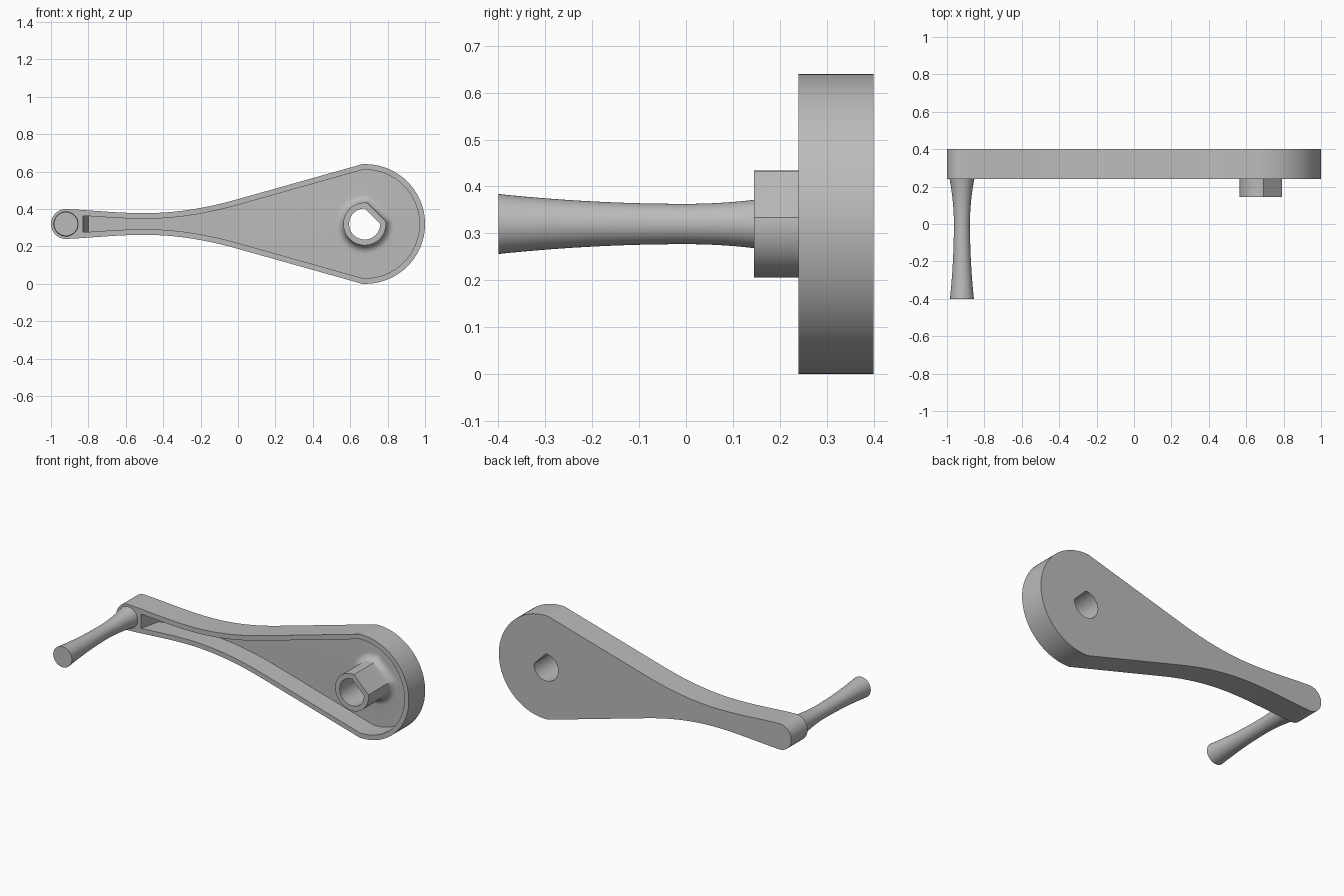
import bpy, bmesh, math
from mathutils import Vector

cube = bpy.data.objects.get("Cube")
if cube:
    bpy.data.objects.remove(cube, do_unlink=True)

MID = 0.32                      # height of the long axis
FRONT, FLOOR, BACK = 0.24, 0.37, 0.4
HUB, PIN = (0.677, 0), (-0.92, 0)

grey = bpy.data.materials.new("plain grey")
grey.use_nodes = True
grey.diffuse_color = (0.5, 0.5, 0.5, 1)
grey.node_tree.nodes["Principled BSDF"].inputs["Base Color"].default_value = (0.5, 0.5, 0.5, 1)


def arc(centre, r, a0, a1, n):
    angles = [math.radians(a0 + (a1 - a0) * i / n) for i in range(n + 1)]
    return [(centre[0] + r * math.cos(a), centre[1] + r * math.sin(a)) for a in angles]


def bezier(p0, p1, p2, p3, n):
    p = [Vector(q) for q in (p0, p1, p2, p3)]
    out = []
    for i in range(n + 1):
        t = i / n
        s = 1 - t
        out.append(p[0] * s**3 + p[1] * 3 * s * s * t + p[2] * 3 * s * t * t + p[3] * t**3)
    return out


def d_shape(r, flat):
    """Circle with one flat facing up and to the left side."""
    h = math.degrees(math.acos(flat / r))
    return arc(HUB, r, 45 + h, 405 - h, 56)


def loop(bm, points, y):
    return [bm.verts.new((x, y, MID + h)) for x, h in points]


def wall(bm, a, b):
    for i in range(len(a)):
        j = (i + 1) % len(a)
        bm.faces.new((a[i], a[j], b[j], b[i]))


def flat_ring(bm, a, b):
    """Fill the flat area between two nested loops."""
    edges = []
    for ring in (a, b):
        for i in range(len(ring)):
            pair = (ring[i - 1], ring[i])
            edges.append(bm.edges.get(pair) or bm.edges.new(pair))
    bmesh.ops.triangle_fill(bm, edges=edges, use_beauty=True, normal=(0, 1, 0))


def finish(bm, name):
    bmesh.ops.recalc_face_normals(bm, faces=bm.faces)
    mesh = bpy.data.meshes.new(name)
    bm.to_mesh(mesh)
    bm.free()
    mesh.materials.append(grey)
    ob = bpy.data.objects.new(name, mesh)
    bpy.context.collection.objects.link(ob)
    bpy.ops.object.select_all(action='DESELECT')
    ob.select_set(True)
    bpy.context.view_layer.objects.active = ob
    bpy.ops.object.shade_smooth_by_angle(angle=math.radians(35))


# Upper edge of the arm, from the hub to the pin, and its inward offset
edge = [Vector((0.66, 0.32))]
edge += bezier((0, 0.133), (-0.17, 0.085), (-0.33, 0.058), (-0.5, 0.058), 16)
edge += bezier((-0.5, 0.058), (-0.65, 0.058), (-0.78, 0.074), (-0.92, 0.08), 10)[1:]
inset = []
for i, p in enumerate(edge):
    d = (edge[min(i + 1, len(edge) - 1)] - edge[max(i - 1, 0)]).normalized()
    inset.append(p + Vector((-d.y, d.x)) * 0.03)


def outline(upper, r, end):
    lower = [(x, -h) for x, h in reversed(upper)]
    return arc((0.68, 0), r, -93, 93, 48) + [tuple(p) for p in upper[1:]] + end + lower[:-1]


def pocket(end_x):
    kept = [p for p in inset if p.x > -0.79]
    return outline(kept + [Vector((end_x, 0.044))], 0.29, [])


# Arm: shell with a pocket, a filleted hub boss and a flatted bore
bm = bmesh.new()
outer = outline(edge, 0.32, arc(PIN, 0.08, 90, 270, 24)[1:-1])
back = loop(bm, outer, BACK)
front = loop(bm, outer, FRONT)
rim = loop(bm, pocket(-0.83), FRONT)
floor = loop(bm, pocket(-0.80), FLOOR)
wall(bm, back, front)
flat_ring(bm, front, rim)
wall(bm, rim, floor)

fillet, steps = 0.045, 8
rings = []
for i in range(steps + 1):
    a = math.pi / 2 * i / steps
    grow = fillet * (1 - math.sin(a))
    y = FLOOR - fillet * (1 - math.cos(a))
    rings.append(loop(bm, d_shape(0.114 + grow, 0.09 + grow), y))
rings.append(loop(bm, d_shape(0.114, 0.09), 0.145))
flat_ring(bm, floor, rings[0])
for a, b in zip(rings, rings[1:]):
    wall(bm, a, b)

bore_front = loop(bm, d_shape(0.083, 0.06), 0.145)
bore_back = loop(bm, d_shape(0.083, 0.06), BACK)
wall(bm, rings[-1], bore_front)
wall(bm, bore_front, bore_back)
flat_ring(bm, back, bore_back)
finish(bm, "crank_arm")

# Grip: waisted round handle
bm = bmesh.new()
rings = []
for i in range(33):
    y = -0.4 + 0.645 * i / 32
    r = 0.043 + (0.131 if y < 0 else 0.4) * y * y
    rings.append(loop(bm, arc(PIN, r, 0, 352.5, 47), y))
for a, b in zip(rings, rings[1:]):
    wall(bm, a, b)
bm.faces.new(rings[0])
bm.faces.new(rings[-1])
finish(bm, "grip")
